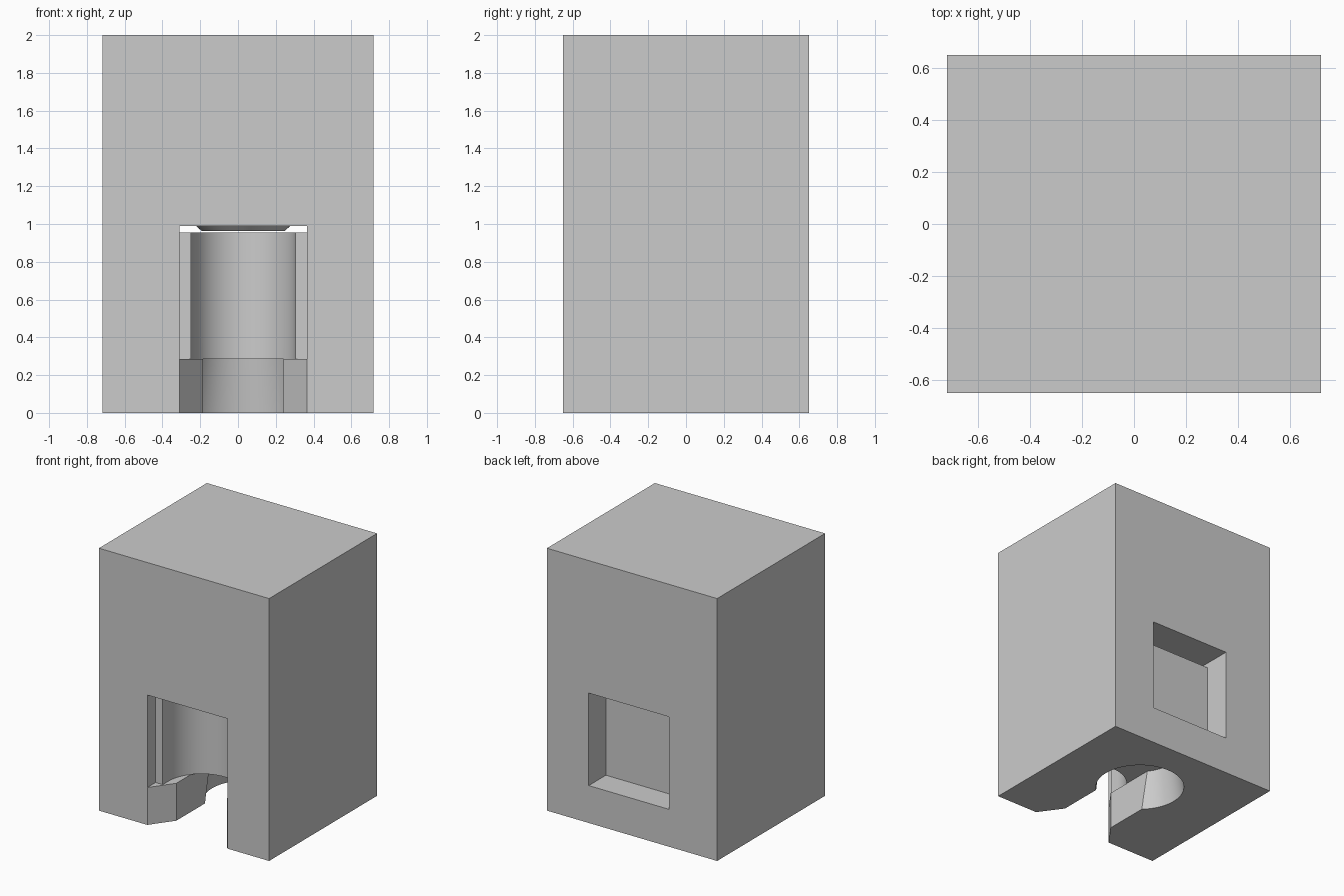
import bpy, bmesh, math
from mathutils import Matrix, Vector

if "Cube" in bpy.data.objects:
    bpy.data.objects.remove(bpy.data.objects["Cube"], do_unlink=True)

grey = bpy.data.materials.new("Light grey")
grey.use_nodes = True
GREY = (0.6, 0.6, 0.6, 1)
grey.diffuse_color = GREY
grey.node_tree.nodes["Principled BSDF"].inputs["Base Color"].default_value = GREY

CX = 0.0275              # centre line of the openings
X0, X1 = -0.31, 0.365    # window sides
FLOOR, SHELF, CEIL = 0.285, 0.955, 0.99


def make(name, bm):
    bmesh.ops.recalc_face_normals(bm, faces=bm.faces)
    me = bpy.data.meshes.new(name)
    bm.to_mesh(me)
    bm.free()
    me.materials.append(grey)
    ob = bpy.data.objects.new(name, me)
    bpy.context.collection.objects.link(ob)
    return ob


def prism(name, outline, z0, z1):
    """Extrude an x, y outline from z0 to z1."""
    bm = bmesh.new()
    face = bm.faces.new([bm.verts.new((x, y, z0)) for x, y in outline])
    top = bmesh.ops.extrude_face_region(bm, geom=[face])["geom"]
    verts = [v for v in top if isinstance(v, bmesh.types.BMVert)]
    bmesh.ops.translate(bm, verts=verts, vec=Vector((0, 0, z1 - z0)))
    return make(name, bm)


def box(name, x0, x1, y0, y1, z0, z1):
    return prism(name, [(x0, y0), (x1, y0), (x1, y1), (x0, y1)], z0, z1)


def cone(name, y, z0, z1, r0, r1):
    bm = bmesh.new()
    bmesh.ops.create_cone(bm, cap_ends=True, segments=64, radius1=r0, radius2=r1,
                          depth=z1 - z0,
                          matrix=Matrix.Translation((CX, y, (z0 + z1) / 2)))
    return make(name, bm)


body = box("body", -0.7175, 0.7175, -0.65, 0.65, 0, 2)

# Half-round channel outline, open towards the front
R, YC = 0.277, -0.48
channel = [(CX + R, -0.7)] + [
    (CX + R * math.cos(math.pi * i / 40), YC + R * math.sin(math.pi * i / 40))
    for i in range(41)] + [(CX - R, -0.7)]

# Funnel entrance narrowing to a neck
dx = (X1 - X0) / 2 * 0.05 / 0.172 * 0.74
funnel = [(X0 - 0.036, -0.7), (X1 + 0.036, -0.7), (0.24, -0.478), (0.24, 0.09),
          (-0.185, 0.09), (-0.185, -0.478)]

cutters = [
    box("front_recess", X0, X1, -0.8, -0.55, FLOOR, CEIL),
    box("back_recess", X0, X1, 0.443, 0.8, FLOOR, CEIL),
    box("top_slit", X0, X1, -0.8, 0.8, SHELF, CEIL),
    prism("channel", channel, FLOOR, SHELF + 0.02),
    prism("funnel", funnel, -0.1, FLOOR),
    # Flared round socket in the base
    cone("socket", 0.097, -0.05, FLOOR, 0.3215, 0.272),
]
bpy.context.view_layer.objects.active = body
for c in cutters:
    mod = body.modifiers.new(c.name, "BOOLEAN")
    mod.operation, mod.solver, mod.object = "DIFFERENCE", "EXACT", c
    bpy.ops.object.modifier_apply(modifier=mod.name)
    bpy.data.objects.remove(c, do_unlink=True)

# Tapered boss hanging in the slit
boss = cone("ceiling_boss", 0.097, 0.963, CEIL + 0.005, 0.22, 0.255)

for ob in (body, boss):
    bpy.ops.object.select_all(action="DESELECT")
    ob.select_set(True)
    bpy.context.view_layer.objects.active = ob
    bpy.ops.object.shade_smooth_by_angle(angle=math.radians(20))
